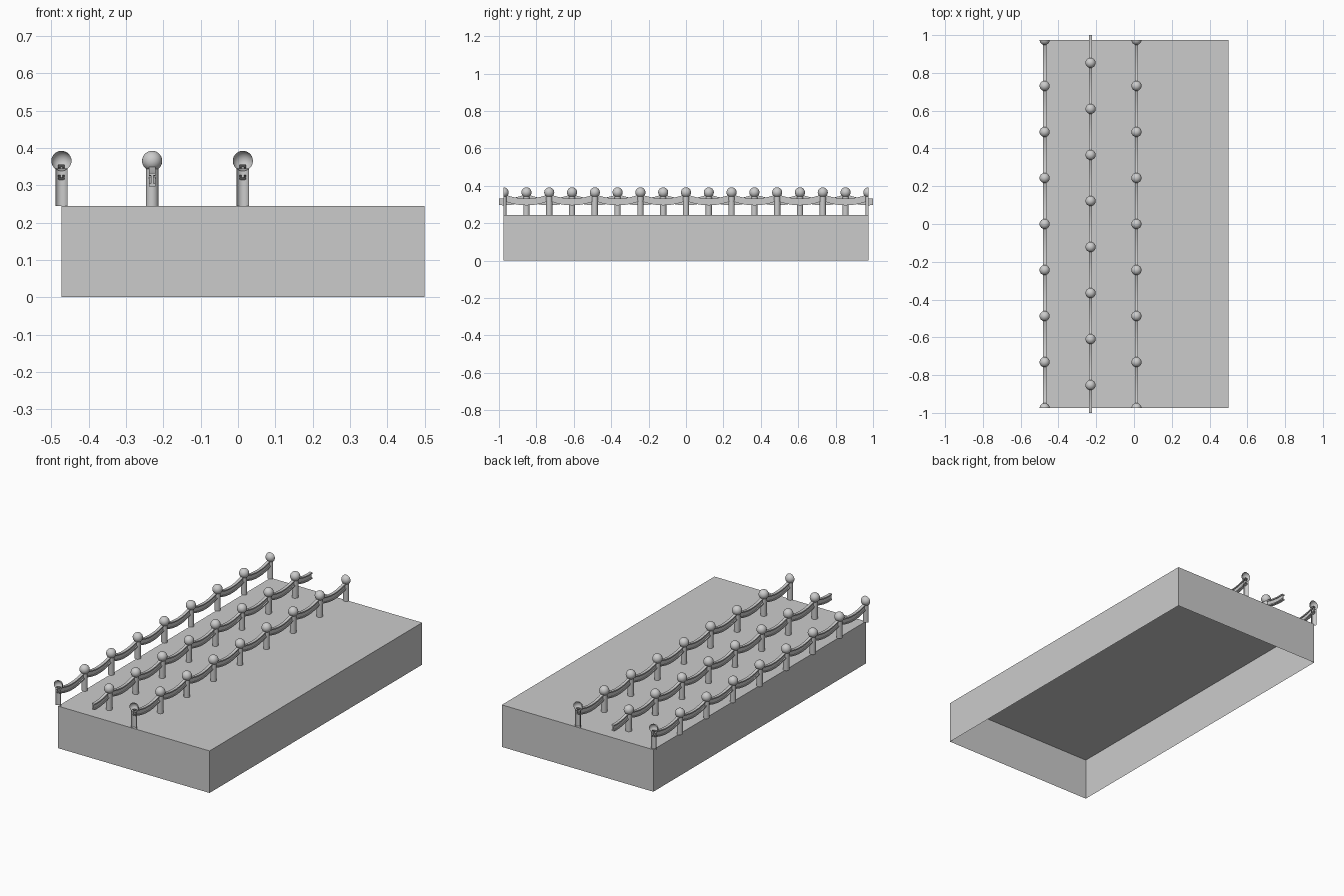
import bpy, bmesh, math
from mathutils import Matrix, Vector

if "Cube" in bpy.data.objects:
    bpy.data.objects.remove(bpy.data.objects["Cube"])

PITCH = 0.24375          # spacing of posts and of rows
END = 0.975              # half length of the platform
TOP = 0.244              # platform height
LEFT, RIGHT = -0.473, 0.5
BALL_R, BALL_Z = 0.027, 0.365
POST_R = 0.0165


def finish(bm, name, smooth=True):
    me = bpy.data.meshes.new(name)
    bm.to_mesh(me)
    bm.free()
    ob = bpy.data.objects.new(name, me)
    bpy.context.collection.objects.link(ob)
    if smooth:
        bpy.ops.object.select_all(action='DESELECT')
        ob.select_set(True)
        bpy.context.view_layer.objects.active = ob
        bpy.ops.object.shade_smooth_by_angle(angle=math.radians(35))
    return ob


# platform: box with an open underside
def platform():
    bm = bmesh.new()
    bmesh.ops.create_cube(bm, size=1)
    for v in bm.verts:
        v.co = Vector(((LEFT + RIGHT) / 2 + v.co.x * (RIGHT - LEFT),
                       v.co.y * 2 * END, (v.co.z + 0.5) * TOP))
    low = [f for f in bm.faces if f.normal.z < -0.5]
    bmesh.ops.delete(bm, geom=low, context='FACES_ONLY')
    finish(bm, "platform", False)


# posts with ball finials; halves left open where cut at the platform ends
def posts(name, x, ys):
    bm = bmesh.new()
    for y in ys:
        h = BALL_Z - 0.02 - TOP
        bmesh.ops.create_cone(bm, cap_ends=False, segments=24, radius1=POST_R,
                              radius2=POST_R, depth=h,
                              matrix=Matrix.Translation((x, y, TOP + h / 2)))
        bmesh.ops.create_uvsphere(bm, u_segments=24, v_segments=14, radius=BALL_R,
                                  matrix=Matrix.Translation((x, y, BALL_Z)))
    for s in (-1, 1):
        bmesh.ops.bisect_plane(bm, geom=bm.verts[:] + bm.edges[:] + bm.faces[:],
                               plane_co=(0, s * END, 0), plane_no=(0, s, 0),
                               clear_outer=True)
    finish(bm, name)


# sagging rail with an I-shaped section, swept along y
def rail(name, x, first_post, y_end, capped):
    w, web, h, fl = 0.0085, 0.003, 0.018, 0.007
    half = [(w, -h), (w, -h + fl), (web, -h + fl), (web, h - fl), (w, h - fl), (w, h)]
    section = half + [(-a, b) for a, b in reversed(half)]
    bm = bmesh.new()
    n = round(2 * y_end / PITCH) * 12
    rings = []
    for i in range(n + 1):
        y = -y_end + 2 * y_end * i / n
        t = ((y - first_post) / PITCH) % 1.0
        z = 0.338 - 0.024 * 4 * t * (1 - t)
        rings.append([bm.verts.new((x + a, y, z + b)) for a, b in section])
    m = len(section)
    for r0, r1 in zip(rings, rings[1:]):
        for k in range(m):
            bm.faces.new((r0[k], r0[(k + 1) % m], r1[(k + 1) % m], r1[k]))
    if capped:
        bm.faces.new(rings[0])
        bm.faces.new(rings[-1])
    bmesh.ops.recalc_face_normals(bm, faces=bm.faces[:])
    finish(bm, name)


platform()
full = [k * PITCH for k in range(-4, 5)]
offset = [(k + 0.5) * PITCH for k in range(-4, 4)]
for i, label in enumerate(("left", "middle", "right")):
    x = LEFT + i * 0.243
    ys = offset if i == 1 else full
    posts(label + "_posts", x, ys)
    rail(label + "_rail", x, ys[0], 1.0 if i == 1 else END, i == 1)
